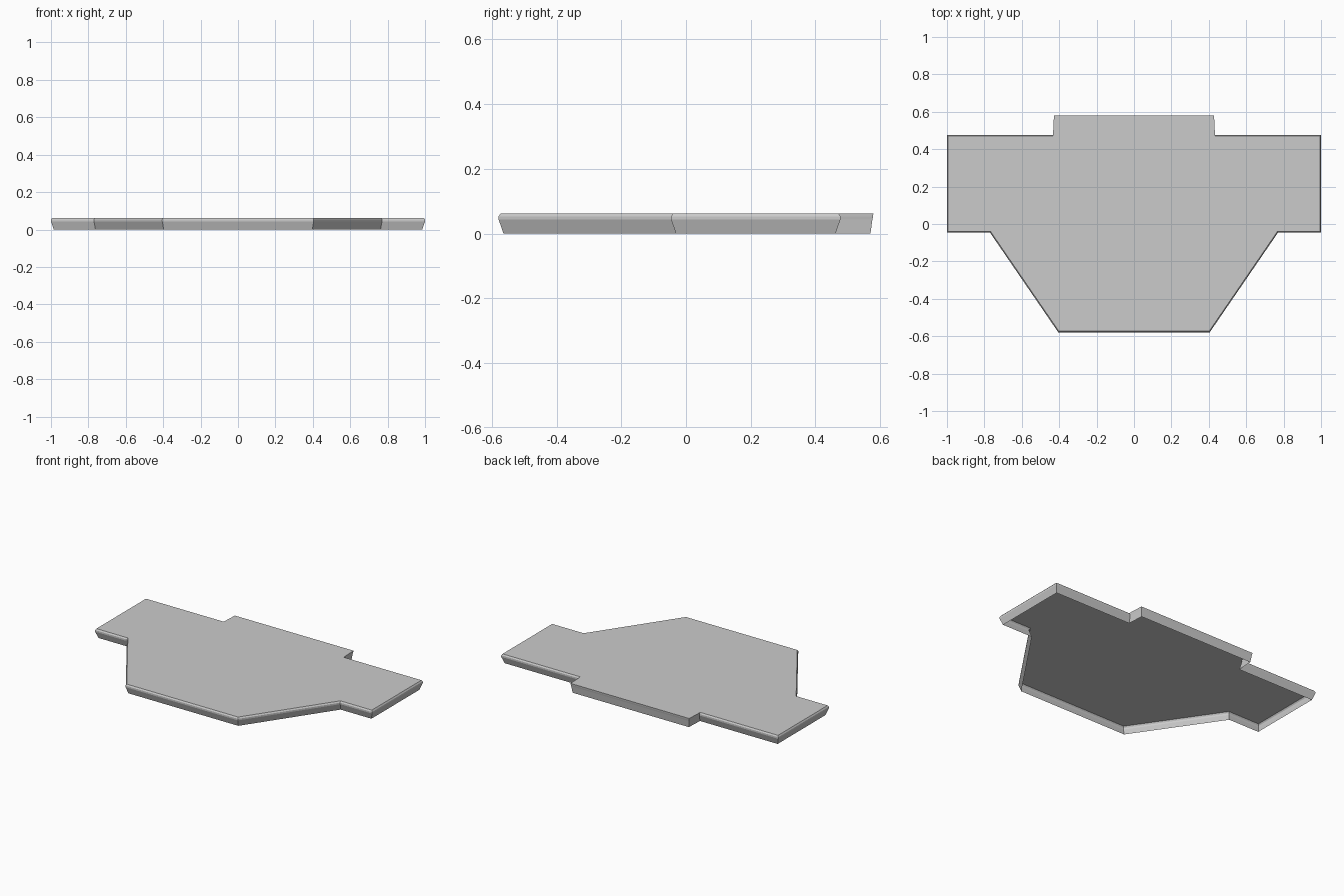
import bpy, bmesh
from mathutils import Vector

if "Cube" in bpy.data.objects:
    bpy.data.objects.remove(bpy.data.objects["Cube"])

# Half outline of the widest section (right side, front to back)
half = [(0.405, -0.579), (0.770, -0.046), (1.0, -0.046),
        (1.0, 0.477), (0.433, 0.477), (0.428, 0.579)]
outline = [Vector(p) for p in half] + [Vector((-x, y)) for x, y in reversed(half)]
n = len(outline)

# Edges of the rear tab have a plain slanted wall without the top chamfer
tab_edges = {4, 5, 6}

# Wall profile: height, inset of chamfered walls, inset of tab walls
levels = [(0.0, 0.015, 0.009), (0.043, 0.0, 0.003),
          (0.053, 0.0, 0.001), (0.062, 0.006, 0.0)]


def inset_ring(body, tab):
    """Move every edge inwards and intersect neighbouring edges."""
    lines = []
    for i in range(n):
        a, b = outline[i], outline[(i + 1) % n]
        d = (b - a).normalized()
        inward = Vector((-d.y, d.x))
        lines.append((a + inward * (tab if i in tab_edges else body), d))
    ring = []
    for i in range(n):
        (p, d), (q, e) = lines[i - 1], lines[i]
        cross = d.x * e.y - d.y * e.x
        w = q - p
        ring.append(p + d * ((w.x * e.y - w.y * e.x) / cross))
    return ring


# Open-bottomed shell: slanted walls, chamfer and flat top
bm = bmesh.new()
rings = [[bm.verts.new((p.x, p.y, z)) for p in inset_ring(body, tab)]
         for z, body, tab in levels]
for low, high in zip(rings, rings[1:]):
    for i in range(n):
        j = (i + 1) % n
        bm.faces.new((low[i], low[j], high[j], high[i]))
bm.faces.new(rings[-1])
mesh = bpy.data.meshes.new("shallow_cover")
bm.to_mesh(mesh)
bm.free()
cover = bpy.data.objects.new("shallow_cover", mesh)
bpy.context.collection.objects.link(cover)
